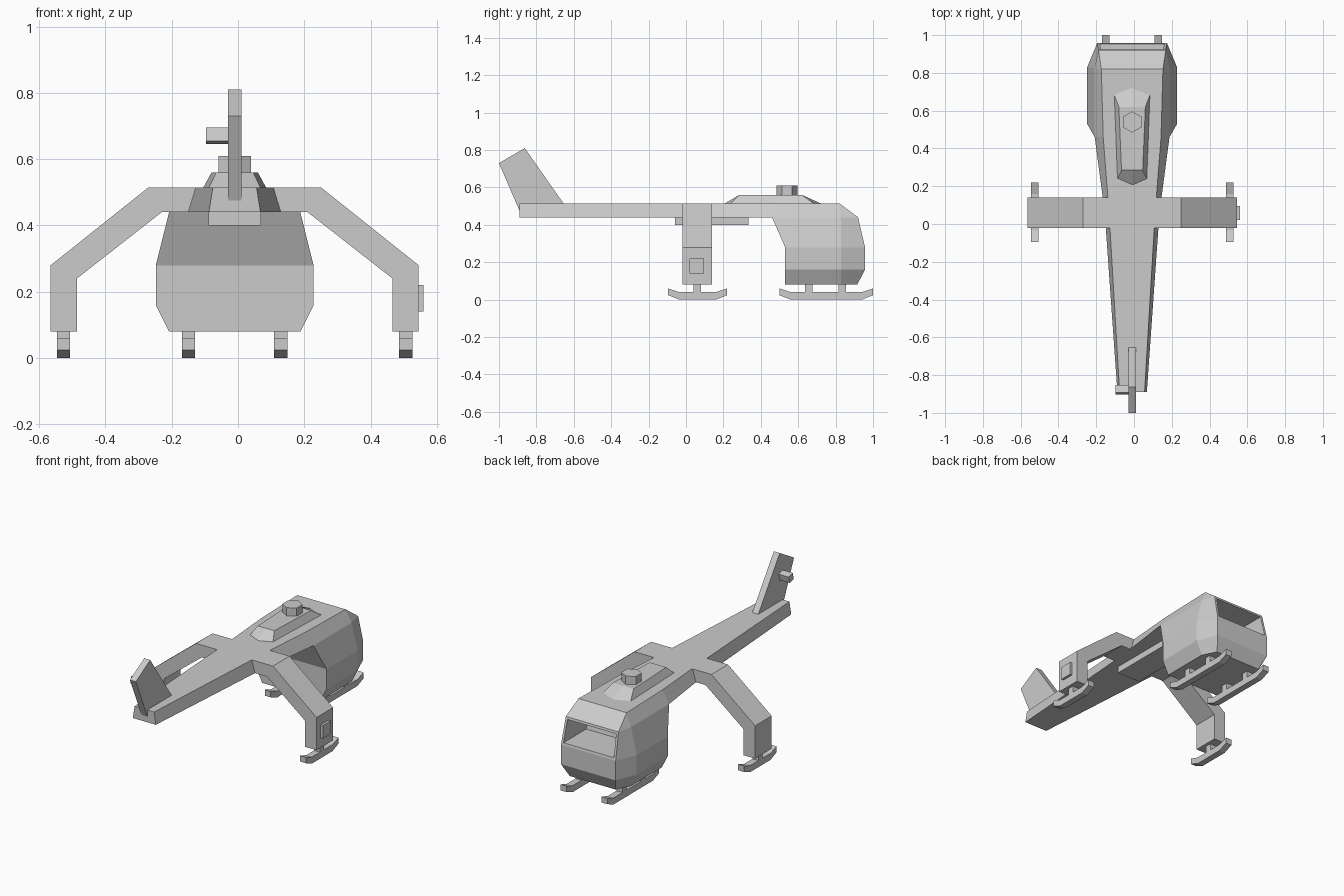
import bpy, bmesh, math
from mathutils import Matrix, Vector

if "Cube" in bpy.data.objects:
    bpy.data.objects.remove(bpy.data.objects["Cube"])

CX = -0.01  # centre line of the aircraft


def finish(name, bm):
    bmesh.ops.remove_doubles(bm, verts=bm.verts, dist=1e-4)
    bmesh.ops.recalc_face_normals(bm, faces=bm.faces)
    me = bpy.data.meshes.new(name)
    bm.to_mesh(me)
    bm.free()
    ob = bpy.data.objects.new(name, me)
    bpy.context.collection.objects.link(ob)
    return ob


def loft(rings):
    """Skin a stack of equal-length closed rings and cap both ends."""
    bm = bmesh.new()
    vs = [[bm.verts.new(p) for p in r] for r in rings]
    n = len(vs[0])
    for a, b in zip(vs, vs[1:]):
        for i in range(n):
            j = (i + 1) % n
            bm.faces.new((a[i], a[j], b[j], b[i]))
    bm.faces.new(vs[0])
    bm.faces.new(vs[-1])
    return bm


def box(name, x, y, z, tilt=0):
    bm = bmesh.new()
    bmesh.ops.create_cube(bm, size=1)
    mid = Vector([sum(r) / 2 for r in (x, y, z)])
    size = [r[1] - r[0] for r in (x, y, z)]
    bm.transform(Matrix.Translation(mid) @ Matrix.Rotation(tilt, 4, 'X')
                 @ Matrix.Diagonal((*size, 1)))
    return finish(name, bm)


def side_profile(name, pts, x0, x1):
    return finish(name, loft([[(x, y, z) for y, z in pts] for x in (x0, x1)]))


def plan(half, z):
    """Mirrored plan outline from (half width, y) points at height z."""
    return ([(CX + w, y, z) for w, y in half]
            + [(CX - w, y, z) for w, y in reversed(half)])


# cabin: plan rings from belly to roof
cabin = loft([
    plan([(.198, .53), (.198, .83), (.155, .915)], .08),
    plan([(.238, .53), (.238, .83), (.185, .957)], .16),
    plan([(.238, .53), (.238, .83), (.185, .957)], .28),
    plan([(.198, .46), (.198, .827), (.178, .92)], .44),
    plan([(.153, .46), (.163, .82), (.163, .82)], .515),
])
# recessed windscreen
cabin.faces.ensure_lookup_table()
bmesh.ops.remove_doubles(cabin, verts=cabin.verts, dist=1e-4)
bmesh.ops.recalc_face_normals(cabin, faces=cabin.faces)
screen = [f for f in cabin.faces if f.normal.y > .9
          and abs(f.calc_center_median().z - .36) < .02]
bmesh.ops.inset_region(cabin, faces=screen, thickness=.02)
res = bmesh.ops.extrude_face_region(cabin, geom=screen)
new = [v for v in res['geom'] if isinstance(v, bmesh.types.BMVert)]
bmesh.ops.translate(cabin, verts=new, vec=(0, -.22, 0))
bmesh.ops.delete(cabin, geom=[f for f in screen if f.is_valid], context='FACES_ONLY')
finish("cabin", cabin)

# tapering tail boom
finish("tail_boom", loft([
    [(CX - b, y, .44), (CX + b, y, .44), (CX + t, y, .515), (CX - t, y, .515)]
    for y, b, t in ((-.89, .078, .066), (.06, .145, .122), (.46, .198, .153))]))
box("belly_box", (CX - .079, CX + .079), (-.06, .335), (.40, .445))

# tail fin and tail rotor stub
side_profile("tail_fin", [(-.89, .475), (-1, .73), (-.862, .81), (-.655, .515), (-.655, .475)],
             CX - .02, CX + .02)
box("tail_rotor_hub", (-.097, CX - .015), (-.8975, -.8565), (.6495, .6905), math.radians(-14))

# engine fairing and six-sided rotor hub
half_base = [(0, .2), (.08, .235), (.097, .69), (0, .73)]
half_top = [(0, .285), (.056, .285), (.07, .62), (0, .62)]
finish("engine_fairing", loft([plan(half_base, .51), plan(half_top, .56)]))
hub = bmesh.new()
bmesh.ops.create_cone(hub, cap_ends=True, segments=6, radius1=.056, radius2=.056, depth=.055,
                      matrix=Matrix.Translation((CX, .54, .5825)))
rot = Matrix.Rotation(math.radians(0), 3, 'Z')
# keep a corner pointing forward
if max(abs(v.co.x - CX) for v in hub.verts) > .05:
    rot = Matrix.Rotation(math.radians(30), 3, 'Z')
bmesh.ops.rotate(hub, verts=hub.verts, cent=(CX, .54, 0), matrix=rot)
finish("rotor_hub", hub)

# arched main undercarriage
arch = [(.476, .08), (.555, .08), (.555, .28), (.26, .515)]
arch = arch + [(-x, z) for x, z in reversed(arch)]
inner = [(.476, .24), (.22, .44)]
arch += [(-x, z) for x, z in inner] + [(x, z) for x, z in reversed(inner)]
finish("leg_arch", loft([[(CX + x, y, z) for x, z in arch] for y in (-.02, .14)]))
box("leg_panel", (.54, .56), (.02, .095), (.14, .22))


# skids with posts
def skid(name, x, y0, y1, posts):
    pts = [(y0, .06), (y0, .024), (y0 + .06, 0), (y1 - .06, 0),
           (y1, .024), (y1, .06), (y1 - .06, .04), (y0 + .06, .04)]
    side_profile(name, pts, x - .02, x + .02)
    for y in posts:
        box(name + "_post", (x - .02, x + .02), (y - .02, y + .02), (.035, .085))


for s, side in ((-1, "left"), (1, "right")):
    skid(f"{side}_main_skid", CX + s * .516, -.095, .22, (.06,))
    skid(f"{side}_nose_skid", CX + s * .139, .5, 1.0, (.655, .835))
